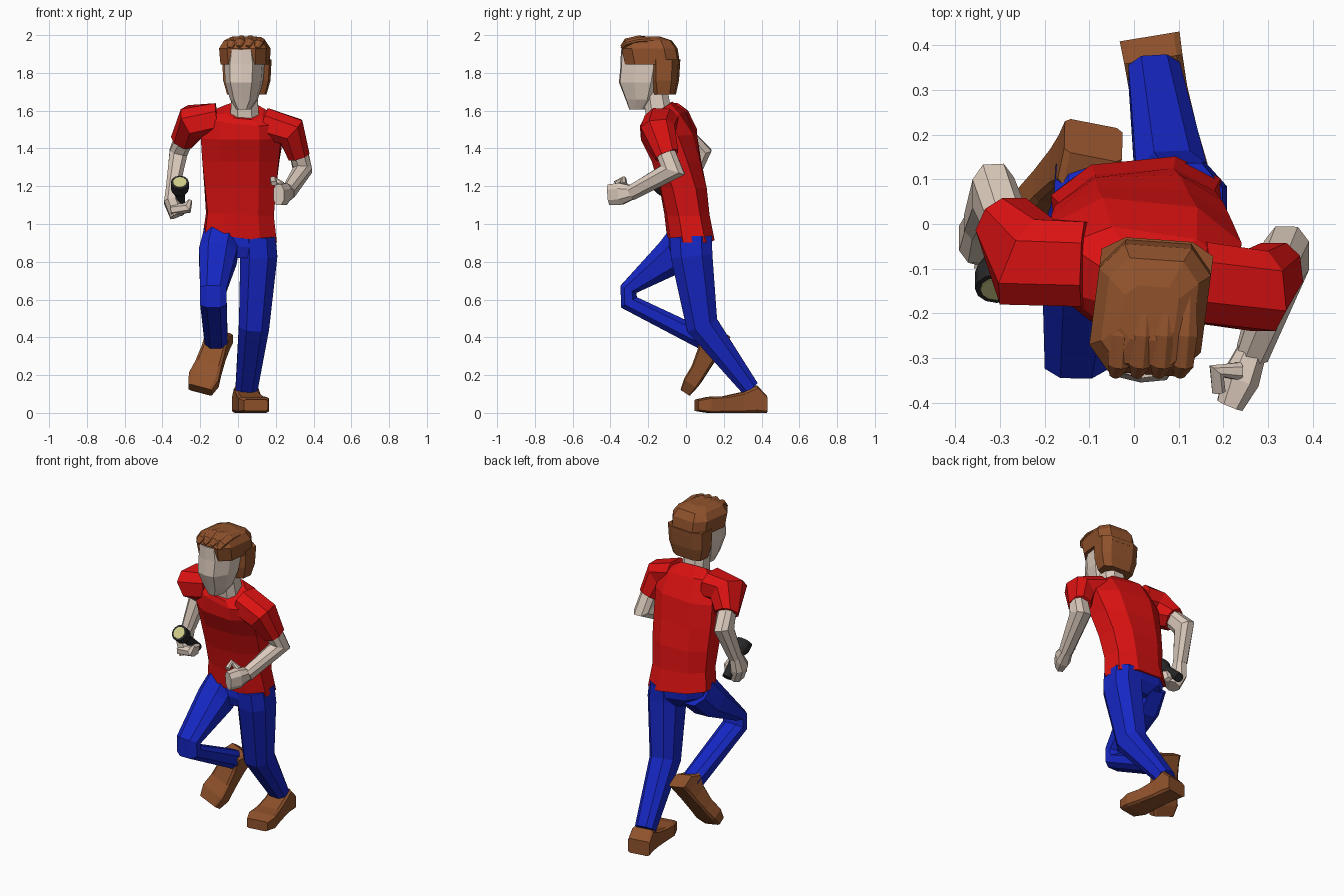
import bpy, bmesh
from mathutils import Vector as V


def material(name, rgb):
    m = bpy.data.materials.new(name)
    m.diffuse_color = (*rgb, 1)
    return m


RED = material("red cloth", (0.72, 0.006, 0.006))
BLUE = material("blue cloth", (0.008, 0.02, 0.55))
SKIN = material("skin", (0.72, 0.6, 0.51))
BROWN = material("brown", (0.28, 0.085, 0.025))
BLACK = material("dark metal", (0.02, 0.02, 0.02))
LENS = material("lens", (0.62, 0.6, 0.25))


def octagon(k):
    return [(1, -k), (1, k), (k, 1), (-k, 1), (-1, k), (-1, -k), (-k, -1), (k, -1)]


def loft(name, mat, rings, shape):
    """Skin a closed section over rings of (centre, half-width vector, half-depth vector)."""
    bm = bmesh.new()
    loops = [[bm.verts.new(c + u * p + v * q) for p, q in shape] for c, u, v in rings]
    n = len(shape)
    for a, b in zip(loops, loops[1:]):
        for i in range(n):
            bm.faces.new((a[i], a[(i + 1) % n], b[(i + 1) % n], b[i]))
    bm.faces.new(loops[0])
    bm.faces.new(loops[-1])
    bmesh.ops.recalc_face_normals(bm, faces=bm.faces)
    me = bpy.data.meshes.new(name)
    bm.to_mesh(me)
    bm.free()
    me.materials.append(mat)
    ob = bpy.data.objects.new(name, me)
    bpy.context.collection.objects.link(ob)
    return ob


def tube(name, mat, pts, ref=(1, 0, 0), k=0.5):
    """Limb through points (x, y, z, half width along ref, half depth)."""
    cs = [V(p[:3]) for p in pts]
    dirs = [(b - a).normalized() for a, b in zip(cs, cs[1:])]
    rings = []
    for i, c in enumerate(cs):
        t = (dirs[max(i - 1, 0)] + dirs[min(i, len(dirs) - 1)]).normalized()
        u = V(ref) - t * t.dot(V(ref))
        u.normalize()
        rings.append((c, u * pts[i][3], t.cross(u) * pts[i][4]))
    return loft(name, mat, rings, octagon(k))


def body(name, mat, rows):
    """Torso sections (x, y, z, half width, half depth, twist, side slope, front tilt)."""
    rings = [(V((x, y, z)), V((a, a * s, a * r)), V((-b * s, b, b * t)))
             for x, y, z, a, b, s, r, t in rows]
    return loft(name, mat, rings, octagon(0.5))


def head_part(name, mat, rows, shape):
    """Head sections (z, half width, front y, back y), turned a little to one side."""
    rings = []
    for z, a, f, b in rows:
        m = (f + b) / 2
        rings.append((V((0.037 + 0.13 * (m + 0.185), m, z)),
                      V((a, -0.07 * a, 0)), V((0.13, 1, 0)) * ((b - f) / 2)))
    return loft(name, mat, rings, shape)


def shoe(name, heel, toe, up):
    """Shoe from heel to toe on a sole plane."""
    heel, f = V(heel), V(toe) - V(heel)
    side = f.cross(V(up)).normalized()
    up = side.cross(f).normalized()
    rows = [(0, .068, 0, .09), (.14, .066, 0, .145), (.33, .065, 0, .11),
            (.6, .072, 0, .088), (.82, .082, 0, .085), (1, .065, .01, .07)]
    loft(name, BROWN, [(heel + f * t + up * (lo + hi) / 2, side * a, up * (hi - lo) / 2)
                       for t, a, lo, hi in rows], octagon(0.8))


# Shirt and hips
body("shirt", RED, [
    (.01, .025, .925, .19, .117, .1, -.12, 0),
    (.01, .005, 1.05, .175, .113, .08, -.05, 0),
    (.012, -.015, 1.19, .188, .122, .03, 0, 0),
    (.015, -.05, 1.33, .202, .128, -.03, 0, 0),
    (.022, -.09, 1.46, .212, .138, -.1, 0, .1),
    (.03, -.125, 1.56, .19, .105, -.15, -.1, .3),
    (.033, -.15, 1.6, .1, .072, -.1, -.1, .6)])
body("hips", BLUE, [(.01, .01, .82, .05, .08, .1, 0, 0),
                    (.01, .02, .88, .16, .108, .1, -.1, 0),
                    (.01, .025, .95, .178, .108, .1, -.1, 0)])

# Sleeves
tube("left_sleeve", RED, [(.14, -.13, 1.53, .09, .085), (.28, -.15, 1.49, .09, .083),
                          (.32, -.1, 1.365, .062, .058)], (0, 1, 0))
tube("right_sleeve", RED, [(-.11, -.09, 1.555, .095, .085), (-.24, -.085, 1.54, .105, .09),
                           (-.29, .01, 1.45, .065, .062)], (0, 1, 0))

# Arms
tube("left_arm", SKIN, [(.315, -.12, 1.41, .048, .05), (.342, -.07, 1.285, .05, .068),
                        (.265, -.29, 1.165, .036, .04)])
tube("right_arm", SKIN, [(-.28, -.01, 1.47, .048, .05), (-.315, .07, 1.38, .048, .065),
                         (-.345, 0, 1.19, .036, .04)])

# Hands and thumbs
tube("left_hand", SKIN, [(.266, -.28, 1.168, .032, .036), (.24, -.345, 1.16, .042, .058),
                         (.215, -.405, 1.155, .03, .055)])
tube("left_thumb", SKIN, [(.235, -.33, 1.205, .018, .02), (.185, -.33, 1.235, .016, .02),
                          (.19, -.375, 1.215, .012, .015)], (0, 0, 1))
tube("right_hand", SKIN, [(-.345, 0, 1.2, .034, .036), (-.352, -.03, 1.12, .04, .058),
                          (-.32, -.045, 1.045, .04, .05)])
tube("right_fingers", SKIN, [(-.35, -.05, 1.075, .05, .03), (-.27, -.06, 1.085, .05, .03),
                             (-.255, -.05, 1.12, .035, .012)], (0, 1, 0))

# Torch
axis = V((0, -.75, .66))
tip = V((-.308, -.145, 1.22))
side, lift = V((1, 0, 0)), axis.cross(V((1, 0, 0)))
round12 = [((V((1, 0, 0)).lerp(V((0, 0, 0)), 0)).x * c, s) for c, s in
           [(1, 0), (.866, .5), (.5, .866), (0, 1), (-.5, .866), (-.866, .5),
            (-1, 0), (-.866, -.5), (-.5, -.866), (0, -1), (.5, -.866), (.866, -.5)]]


def turned(name, mat, rows):
    loft(name, mat, [(tip + axis * d, side * r, lift * r) for d, r in rows], round12)


turned("torch", BLACK, [(-.24, .027), (-.09, .027), (-.05, .048), (0, .048)])
turned("torch_lens", LENS, [(-.005, .036), (.003, .036)])

# Trouser legs
tube("left_leg", BLUE, [(.105, .025, .93, .093, .112), (.11, .03, .83, .098, .11),
                        (.085, .085, .465, .08, .085), (.045, .34, .13, .058, .048)])
tube("right_leg", BLUE, [(-.085, .02, .93, .095, .11), (-.107, -.07, .83, .1, .1),
                         (-.13, -.305, .655, .07, .045), (-.13, -.302, .585, .07, .05),
                         (-.115, .12, .375, .06, .055)])

# Shoes
shoe("left_shoe", (.035, .42, 0), (.095, .055, 0), (0, 0, 1))
shoe("right_shoe", (-.09, .225, .385), (-.2, .04, .1), (0, -.8, .6))

# Neck and head
tube("neck", SKIN, [(.035, -.14, 1.55, .078, .07), (.035, -.165, 1.72, .065, .065)])
FACE = [(0, -1), (.6, -.92), (1, -.25), (1, .5), (.5, 1), (-.5, 1), (-1, .5), (-1, -.25), (-.6, -.92)]
head_part("head", SKIN, [(1.605, .035, -.3, -.215), (1.66, .07, -.32, -.16),
                         (1.75, .095, -.355, -.12), (1.845, .1, -.346, -.1),
                         (1.925, .085, -.345, -.1)], FACE)

# Hair
head_part("hair_back", BROWN, [(1.685, .1, -.165, -.058), (1.76, .12, -.178, -.042),
                               (1.87, .125, -.18, -.035)], octagon(0.6))
head_part("hair_top", BROWN, [(1.845, .12, -.318, -.036), (1.93, .125, -.336, -.05),
                              (1.972, .1, -.315, -.08), (1.992, .06, -.26, -.14)], octagon(0.6))
for i in range(4):
    x = -.035 + .048 * i
    z = -.008 if i in (0, 3) else 0
    tube("hair_lock_%d" % (i + 1), BROWN,
         [(x + .012, -.16, 1.975 + z, .02, .012), (x + .005, -.25, 1.98 + z, .028, .018),
          (x, -.315, 1.965 + z, .024, .018), (x - .008, -.34, 1.94 + z, .012, .008)], k=0.3)
